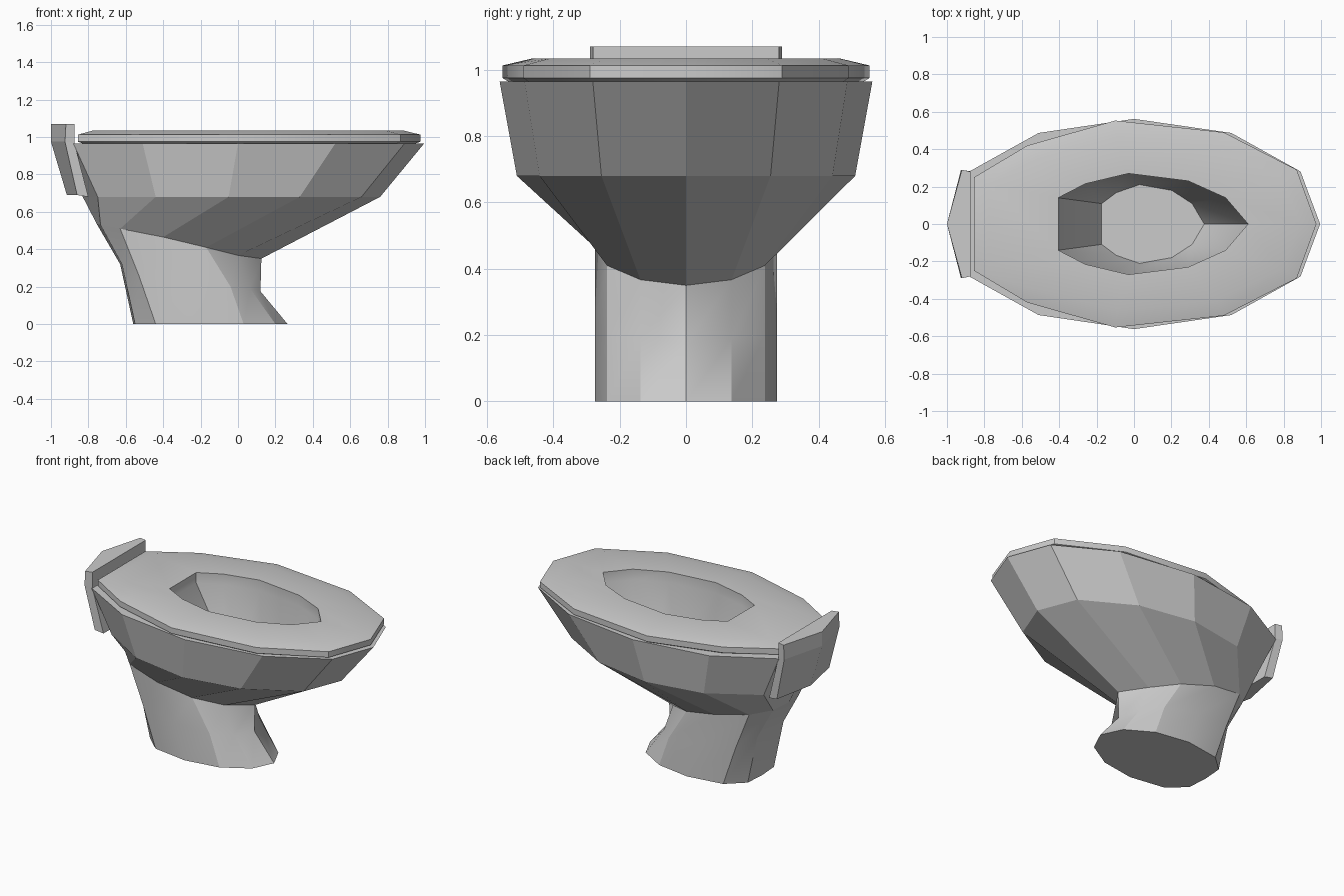
import bpy, bmesh, math

if "Cube" in bpy.data.objects:
    bpy.data.objects.remove(bpy.data.objects["Cube"])


def ring(xs, width, zs):
    """Half outline of a 12-sided ring, front point to back point."""
    n = len(xs)
    zs = zs if isinstance(zs, (list, tuple)) else [zs] * n
    return [(xs[i], width * math.sin(math.pi * i / (n - 1)), zs[i]) for i in range(n)]


def close(half):
    """Mirror a half outline across y = 0."""
    return half + [(x, -y, z) for x, y, z in reversed(half) if y > 1e-5]


def loft(name, halves, bottom=True, top=True, smooth=None):
    bm = bmesh.new()
    rows = [[bm.verts.new(p) for p in close(h)] for h in halves]
    n = len(rows[0])
    for a, b in zip(rows, rows[1:]):
        for i in range(n):
            j = (i + 1) % n
            bm.faces.new((a[i], a[j], b[j], b[i]))
    if bottom:
        bm.faces.new(rows[0][::-1])
    if top:
        bm.faces.new(rows[-1])
    me = bpy.data.meshes.new(name)
    bm.to_mesh(me)
    bm.free()
    ob = bpy.data.objects.new(name, me)
    bpy.context.collection.objects.link(ob)
    if smooth:
        bpy.ops.object.select_all(action='DESELECT')
        ob.select_set(True)
        bpy.context.view_layer.objects.active = ob
        bpy.ops.object.shade_smooth_by_angle(angle=math.radians(smooth))
    return ob


# Pedestal: foot, kink and slanted neck
neck = ring([.125, .0, -.17, -.40, -.63, -.735, -.755], .275,
            [.35, .367, .41, .465, .51, .53, .535])
loft("pedestal", [
    ring([.265, .20, .03, -.20, -.44, -.55, -.56], .275, 0),
    ring([.12, .065, -.04, -.28, -.53, -.62, -.63], .275,
         [.175, .19, .20, .23, .26, .32, .32]),
    neck], top=False, smooth=30)

# Bowl outside with a rim tucked under the seat
rim = ring([.995, .89, .52, 0, -.51, -.88, -.88], .562, .965)
loft("bowl", [
    neck,
    ring([.76, .66, .33, -.05, -.44, -.75, -.83], .51, .68),
    rim,
    [(x * .85, y * .85, z) for x, y, z in rim]], bottom=False, top=False)

# Seat with the bowl basin inside its opening
outer = [(.975, 0), (.87, .29), (.48, .49), (-.10, .553), (-.57, .42), (-.855, .25)]
inner = [(.61, 0), (.49, .14), (.29, .23), (-.03, .27), (-.26, .215), (-.405, .14)]


def level(pts, z, sx=1, sy=1, cx=0):
    return [(cx + (x - cx) * sx, y * sy, z) for x, y in pts]


loft("seat_and_basin", [
    level(outer, .965, .97, .97),
    level(outer, .975),
    level(outer, 1.013),
    level(outer, 1.034, .91, .84),
    level(inner, 1.034),
    level(inner, .965),
    level(inner, .60, .54, .78, .10)], bottom=False, smooth=40)

# Raised back bracket behind the seat
loft("back_bracket", [
    [(-.80, .27, .68), (-.86, .275, .69), (-.915, 0, .69)],
    [(-.875, .28, .97), (-.925, .29, .975), (-1, 0, .975)],
    [(-.875, .28, 1.07), (-.92, .29, 1.07), (-1, 0, 1.07)]])
